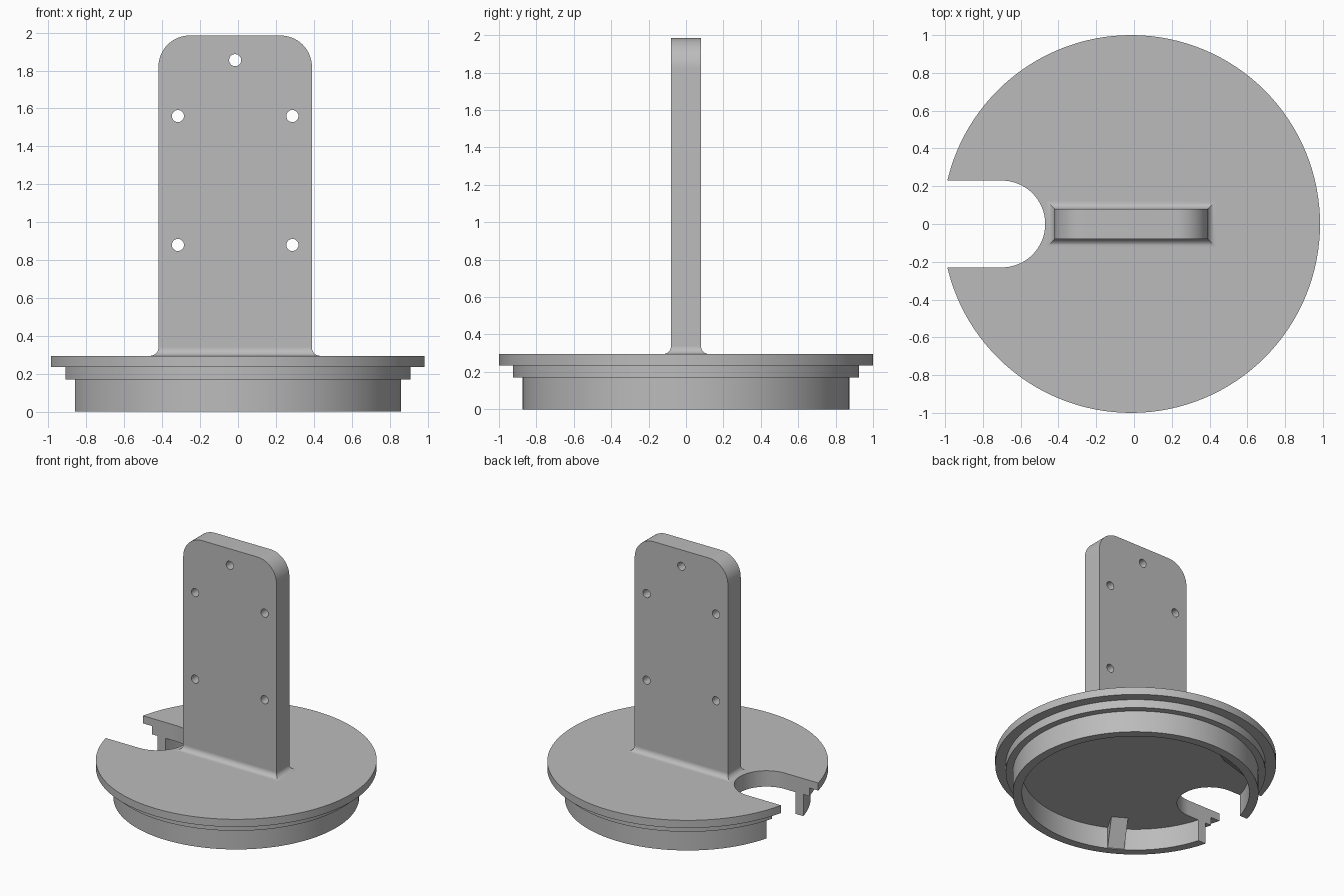
import bpy, bmesh
from math import sin, cos, pi, radians
from mathutils import Matrix, Vector

default = bpy.data.objects.get("Cube")
if default:
    bpy.data.objects.remove(default)

grey = bpy.data.materials.new("plain grey")
grey.use_nodes = True
colour = (0.5, 0.5, 0.5, 1)
grey.diffuse_color = colour
grey.node_tree.nodes["Principled BSDF"].inputs["Base Color"].default_value = colour

CX = -0.015      # axis of the round base
TOP = 0.295      # upper face of the base
HALF_W, HALF_T = 0.405, 0.08


def finish(bm, name):
    bmesh.ops.recalc_face_normals(bm, faces=bm.faces)
    mesh = bpy.data.meshes.new(name)
    bm.to_mesh(mesh)
    bm.free()
    mesh.materials.append(grey)
    ob = bpy.data.objects.new(name, mesh)
    bpy.context.collection.objects.link(ob)
    return ob


def prism(name, points, depth, matrix=Matrix()):
    """Extrude a closed outline along a vector."""
    bm = bmesh.new()
    face = bm.faces.new([bm.verts.new(p) for p in points])
    ext = bmesh.ops.extrude_face_region(bm, geom=[face], use_keep_orig=True)
    moved = [v for v in ext["geom"] if isinstance(v, bmesh.types.BMVert)]
    bmesh.ops.translate(bm, verts=moved, vec=depth)
    bm.transform(matrix)
    return finish(bm, name)


def arc(x, y, r, start, end, n):
    steps = [radians(start + (end - start) * i / n) for i in range(n + 1)]
    return [(x + r * cos(a), y + r * sin(a)) for a in steps]


def activate(ob):
    bpy.ops.object.select_all(action='DESELECT')
    ob.select_set(True)
    bpy.context.view_layer.objects.active = ob


def cut(ob, cutter):
    mod = ob.modifiers.new("cut", 'BOOLEAN')
    mod.operation, mod.solver, mod.object = 'DIFFERENCE', 'EXACT', cutter
    activate(ob)
    bpy.ops.object.modifier_apply(modifier=mod.name)
    bpy.data.objects.remove(cutter)


def smooth(ob):
    activate(ob)
    bpy.ops.object.shade_smooth_by_angle(angle=radians(30))


# Stepped round base with a hollow underside, turned from its section
section = [(0, 0.17), (0.81, 0.17), (0.81, 0), (0.875, 0), (0.875, 0.17),
           (0.925, 0.17), (0.925, 0.235), (1, 0.235), (1, TOP), (0, TOP)]
bm = bmesh.new()
verts = [bm.verts.new((r, 0, z)) for r, z in section]
edges = [bm.edges.new(pair) for pair in zip(verts, verts[1:])]
bmesh.ops.spin(bm, geom=verts + edges, cent=(0, 0, 0), axis=(0, 0, 1),
               angle=2 * pi, steps=128, use_merge=True)
bmesh.ops.remove_doubles(bm, verts=bm.verts, dist=0.0001)
bm.transform(Matrix.Translation((CX, 0, 0)))
base = finish(bm, "stepped_base")

# Round-ended slot on one side
slot = [(-1.2, -0.23)] + arc(-0.7, 0, 0.23, -90, 90, 32) + [(-1.2, 0.23)]
cut(base, prism("slot_cutter", [(x, y, -0.1) for x, y in slot], Vector((0, 0, 0.6))))
smooth(base)

# Sloped gussets between the ring wall and the underside
gusset = [(0.85, 0.005), (0.81, 0.005), (0.65, 0.17), (0.65, 0.2), (0.85, 0.2)]
for i in range(3):
    place = Matrix.Translation((CX, 0, 0)) @ Matrix.Rotation(i * 2 * pi / 3, 4, 'Z')
    prism(f"gusset_{i + 1}", [(r, -0.06, z) for r, z in gusset],
          Vector((0, 0.12, 0)), place)

# Upright plate with rounded top corners
R, HEIGHT = 0.165, 1.985
inner = HALF_W - R
outline = ([(-HALF_W, 0.25), (HALF_W, 0.25)]
           + arc(inner, HEIGHT - R, R, 0, 90, 16)
           + arc(-inner, HEIGHT - R, R, 90, 180, 16))
plate = prism("upright_plate", [(CX + x, -HALF_T, z) for x, z in outline],
              Vector((0, 2 * HALF_T, 0)))

# Mounting holes through the plate
holes = [(0, 1.855)] + [(x, z) for x in (-0.302, 0.302) for z in (0.88, 1.56)]
for x, z in holes:
    ring = arc(CX + x, z, 0.032, 0, 360, 24)[:-1]
    cut(plate, prism("hole_cutter", [(px, -0.2, pz) for px, pz in ring],
                     Vector((0, 0.4, 0))))
smooth(plate)

# Concave fillet with mitred corners around the foot of the plate
FILLET, STEPS = 0.043, 10
levels = [(FILLET, TOP - 0.03)]
for i in range(STEPS + 1):
    t = pi / 2 * i / STEPS
    levels.append((FILLET * (1 - sin(t)), TOP + FILLET * (1 - cos(t))))
bm = bmesh.new()
loops = [[bm.verts.new((CX + sx * (HALF_W + d), sy * (HALF_T + d), z))
          for sx, sy in ((-1, -1), (1, -1), (1, 1), (-1, 1))] for d, z in levels]
for low, high in zip(loops, loops[1:]):
    for k in range(4):
        n = (k + 1) % 4
        bm.faces.new((low[k], low[n], high[n], high[k]))
bm.faces.new(loops[0])
bm.faces.new(loops[-1])
smooth(finish(bm, "foot_fillet"))
